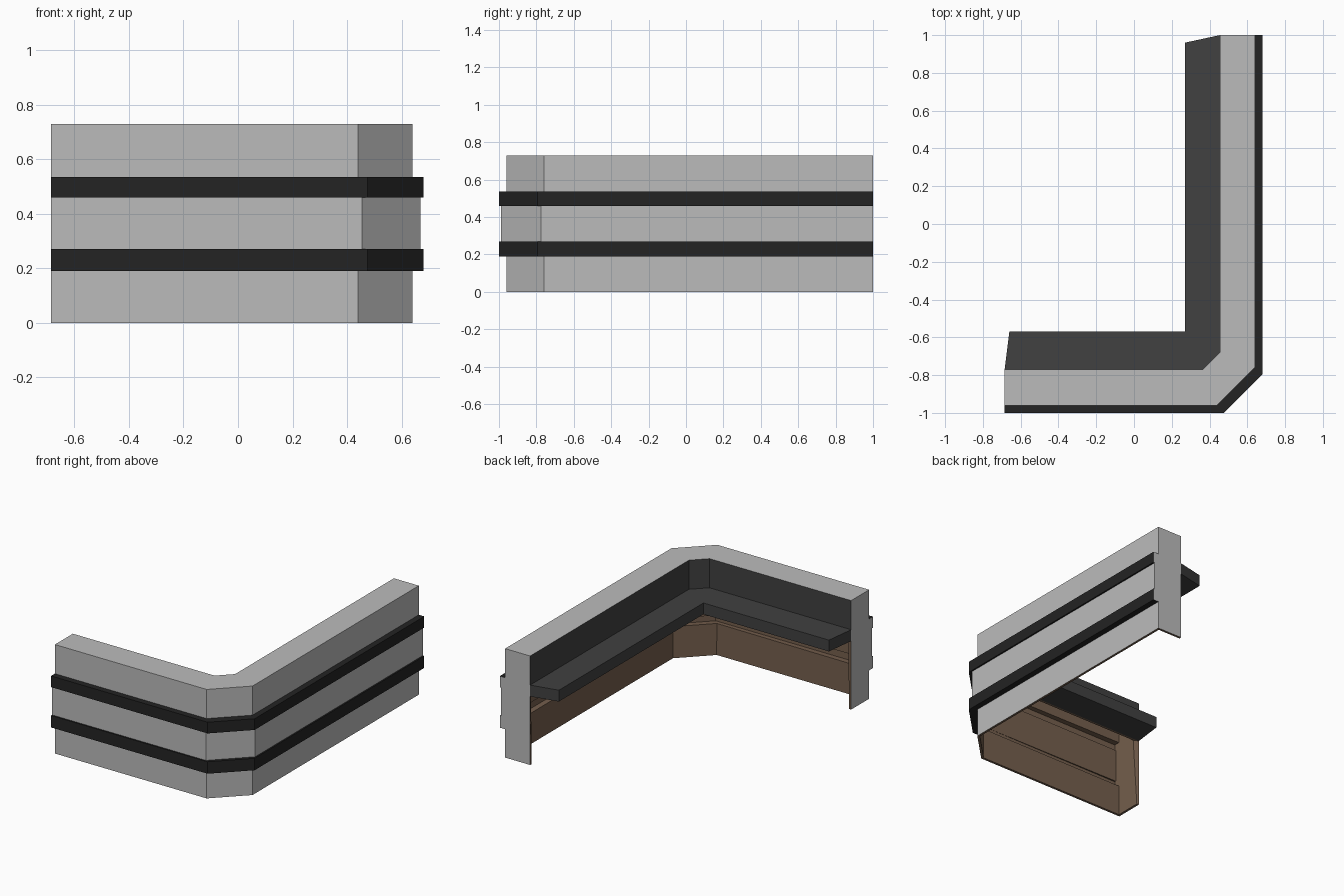
import bpy, bmesh

if "Cube" in bpy.data.objects:
    bpy.data.objects.remove(bpy.data.objects["Cube"])


def mat(name, r, g, b):
    m = bpy.data.materials.new(name)
    m.diffuse_color = (r, g, b, 1)
    m.use_nodes = True
    m.node_tree.nodes["Principled BSDF"].inputs["Base Color"].default_value = m.diffuse_color
    return m


grey = mat("light_grey", 0.50, 0.50, 0.50)
black = mat("black_trim", 0.017, 0.017, 0.017)
dark = mat("dark_grey", 0.052, 0.052, 0.052)
brown = mat("brown_lining", 0.18, 0.115, 0.075)


def add_object(name, bm, mats):
    me = bpy.data.meshes.new(name)
    bm.to_mesh(me)
    bm.free()
    for m in mats:
        me.materials.append(m)
    ob = bpy.data.objects.new(name, me)
    bpy.context.collection.objects.link(ob)
    return ob


# Plan outline of each layer: left end, chamfer start, chamfer end, back end
L, B = -0.685, 1.0


def path(y, cx, x, cy):
    return [(L, y), (cx, y), (x, cy), (x, B)]


panel = path(-0.96, 0.44, 0.64, -0.76)
middle = path(-0.99, 0.455, 0.67, -0.775)
trim = path(-1.0, 0.475, 0.68, -0.795)
inner = path(-0.77, 0.365, 0.455, -0.68)

# Counter section from front bottom, over the top, to the shelf;
# each entry: outline, height, material of the strip leading to the next entry
section = [
    (panel, 0.0, 0), (panel, 0.19, 1),
    (trim, 0.19, 1), (trim, 0.27, 1),
    (middle, 0.27, 0), (middle, 0.46, 1),
    (trim, 0.46, 1), (trim, 0.535, 1),
    (panel, 0.535, 0), (panel, 0.73, 0),
    (inner, 0.73, 2), (inner, 0.46, 2),
]

# Counter shell, open at the bottom and below the shelf
bm = bmesh.new()
rings = [[bm.verts.new((x, y, z)) for x, y in p] for p, z, _ in section]
for i in range(len(rings) - 1):
    a, b = rings[i], rings[i + 1]
    for j in range(3):
        f = bm.faces.new((a[j], a[j + 1], b[j + 1], b[j]))
        f.material_index = section[i][2]
# End panels
for k in (0, 3):
    foot = bm.verts.new((*inner[k], 0))
    loop = [r[k] for r in rings] + [foot]
    bm.faces.new(loop if k == 0 else loop[::-1])
counter = add_object("counter_shell", bm, [grey, black, dark, brown, brown, brown])

# Brown inner lining
s = counter.modifiers.new("lining", "SOLIDIFY")
s.thickness = 0.016
s.offset = -1
s.use_even_offset = True
s.material_offset = 3
s.material_offset_rim = 3

# Work shelf on the inner side
bm = bmesh.new()
outline = inner + [(0.27, 0.96), (0.27, -0.57), (-0.66, -0.57)]
base = bm.faces.new([bm.verts.new((x, y, 0.459)) for x, y in outline])
ext = bmesh.ops.extrude_face_region(bm, geom=[base], use_keep_orig=True)
for v in ext["geom"]:
    if isinstance(v, bmesh.types.BMVert):
        v.co.z = 0.535
bmesh.ops.recalc_face_normals(bm, faces=bm.faces)
add_object("work_shelf", bm, [dark])
